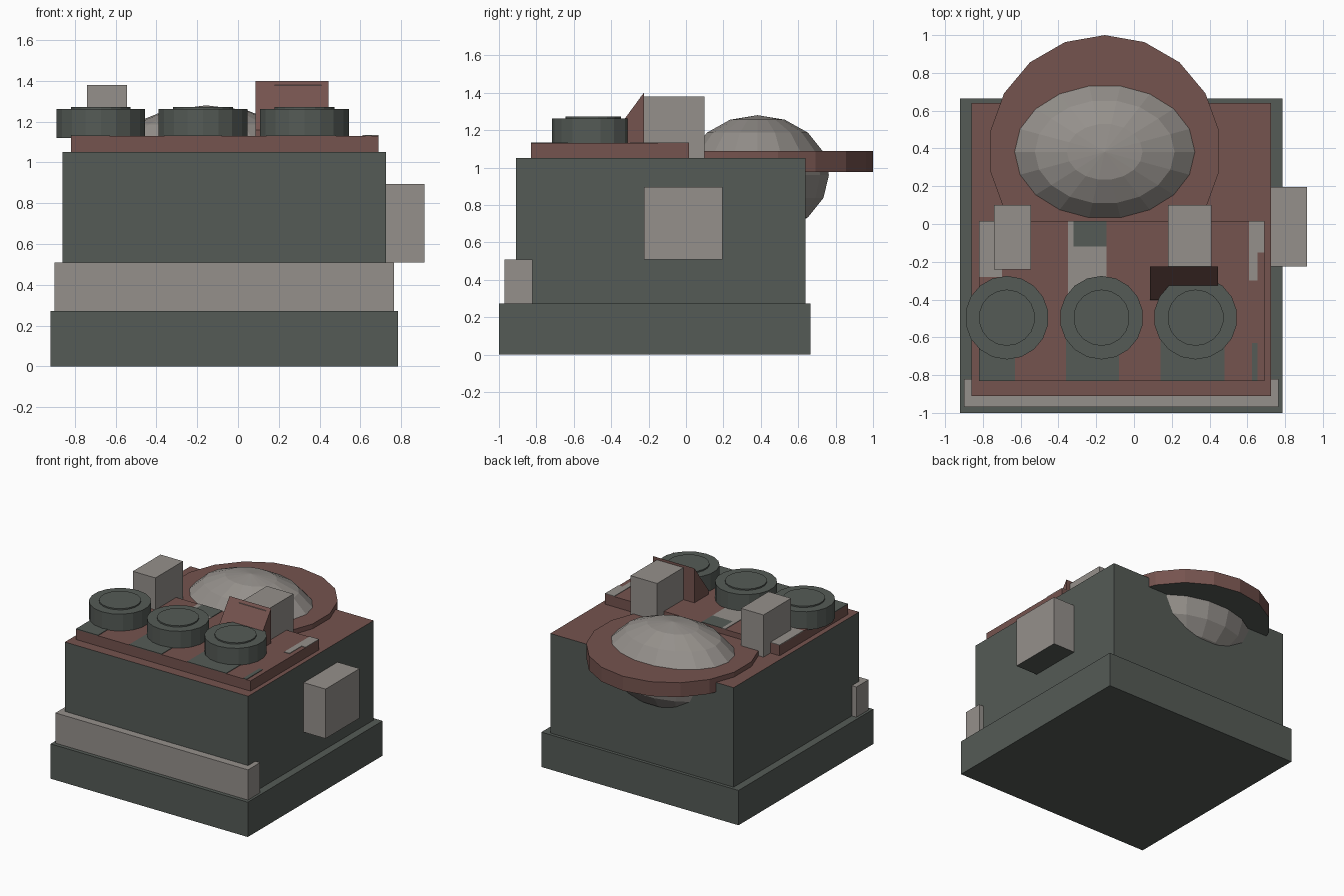
import bpy, bmesh, math
from mathutils import Matrix

if "Cube" in bpy.data.objects:
    bpy.data.objects.remove(bpy.data.objects["Cube"])


def material(name, rgb):
    m = bpy.data.materials.new(name)
    m.diffuse_color = (*rgb, 1)
    m.use_nodes = True
    m.node_tree.nodes["Principled BSDF"].inputs["Base Color"].default_value = m.diffuse_color
    return m


GREEN = material("dark green grey", (0.090, 0.104, 0.093))
RED = material("dull red", (0.178, 0.087, 0.077))
GREY = material("warm grey", (0.300, 0.280, 0.260))


def finish(name, bm, mats, rule=None):
    bmesh.ops.recalc_face_normals(bm, faces=bm.faces)
    bm.normal_update()
    me = bpy.data.meshes.new(name)
    for m in mats:
        me.materials.append(m)
    if rule:
        for f in bm.faces:
            f.material_index = 1 if rule(f) else 0
    bm.to_mesh(me)
    bm.free()
    ob = bpy.data.objects.new(name, me)
    bpy.context.collection.objects.link(ob)
    return ob


def box(name, x, y, z, mats, rule=None):
    bm = bmesh.new()
    bmesh.ops.create_cube(bm, size=1)
    for v in bm.verts:
        v.co = [(r[0] + r[1]) / 2 + c * (r[1] - r[0]) for c, r in zip(v.co, (x, y, z))]
    return finish(name, bm, mats, rule)


def disc(name, x, y, r, z0, z1, sides, mats, rule=None):
    bm = bmesh.new()
    bmesh.ops.create_cone(bm, cap_ends=True, segments=sides, radius1=r, radius2=r, depth=z1 - z0,
                          matrix=Matrix.Translation((x, y, (z0 + z1) / 2)) @ Matrix.Rotation(math.pi, 4, 'Z'))
    # first vertex points along y
    return finish(name, bm, mats, rule)


up = lambda f: f.normal.z > 0.9
down = lambda f: f.normal.z < -0.9

# Stacked base and body
box("base", (-0.92, 0.785), (-1.0, 0.665), (0, 0.272), [GREEN])
box("body", (-0.86, 0.725), (-0.91, 0.64), (0.27, 1.05), [GREEN, RED], up)
box("front_strip", (-0.90, 0.765), (-0.97, -0.82), (0.27, 0.508), [GREY])
box("side_box", (0.72, 0.915), (-0.225, 0.195), (0.508, 0.895), [GREY, GREEN], down)
box("top_plate", (-0.82, 0.69), (-0.83, 0.015), (1.04, 1.13), [RED])

# Worn paint patches on the plate
patches = [(-0.82, -0.70, -0.28, 0.015, GREY), (-0.35, -0.145, -0.37, -0.12, GREY),
           (-0.35, -0.32, -0.12, 0.015, GREY), (0.61, 0.69, -0.15, 0.015, GREY),
           (0.61, 0.655, -0.30, -0.15, GREY),
           (-0.32, -0.145, -0.12, 0.015, GREEN), (-0.82, -0.63, -0.83, -0.55, GREEN),
           (-0.36, -0.08, -0.83, -0.55, GREEN), (0.14, 0.48, -0.83, -0.55, GREEN),
           (0.625, 0.655, -0.83, -0.63, GREEN)]
for i, (x0, x1, y0, y1, m) in enumerate(patches):
    box(f"paint_patch_{i}", (x0, x1), (y0, y1), (1.128, 1.134), [m])

# Overhanging round collar and dome
disc("collar", -0.155, 0.385, 0.615, 0.975, 1.088, 18, [RED, GREEN], down)
bm = bmesh.new()
bmesh.ops.create_uvsphere(bm, u_segments=18, v_segments=8, radius=1)
bmesh.ops.transform(bm, verts=bm.verts, matrix=Matrix.Translation((-0.155, 0.382, 0.96))
                    @ Matrix.Diagonal((0.523, 0.388, 0.32, 1)) @ Matrix.Rotation(math.pi / 2, 4, 'Z'))
finish("dome", bm, [GREY])

# Three round knobs with raised caps
for i, x in enumerate((-0.673, -0.172, 0.326)):
    disc(f"knob_{i}", x, -0.496, 0.221, 1.12, 1.262, 18, [GREEN])
    disc(f"knob_cap_{i}", x, -0.496, 0.149, 1.25, 1.272, 18, [GREEN])

# Upright blocks
for i, (x0, x1) in enumerate(((-0.74, -0.545), (0.18, 0.41))):
    box(f"upright_block_{i}", (x0, x1), (-0.242, 0.1), (1.04, 1.38), [GREY])

# Sloped wedge in front of the right block
bm = bmesh.new()
profile = [(-0.225, 1.12), (-0.225, 1.4), (-0.402, 1.16), (-0.402, 1.12)]
face = bm.faces.new([bm.verts.new((0.085, y, z)) for y, z in profile])
ext = bmesh.ops.extrude_face_region(bm, geom=[face])
bmesh.ops.translate(bm, vec=(0.36, 0, 0),
                    verts=[g for g in ext["geom"] if isinstance(g, bmesh.types.BMVert)])
finish("wedge", bm, [RED])
